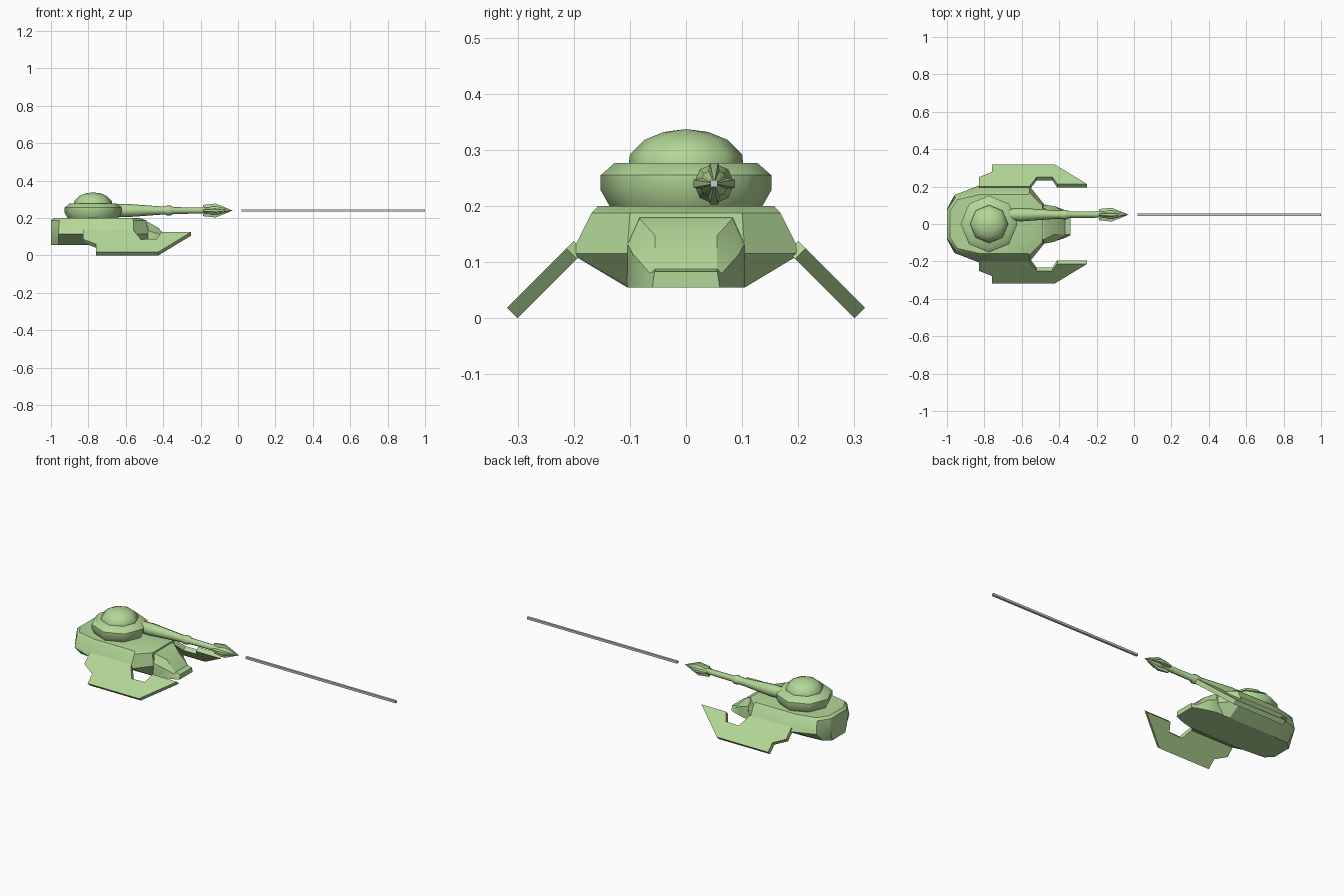
import bpy, bmesh, math
from mathutils import Vector

if "Cube" in bpy.data.objects:
    bpy.data.objects.remove(bpy.data.objects["Cube"])

green = bpy.data.materials.new("green_paint")
green.diffuse_color = (0.45, 0.68, 0.31, 1)
green.use_nodes = True
green.node_tree.nodes["Principled BSDF"].inputs["Base Color"].default_value = green.diffuse_color


def finish(name, bm, angle=30, mat=green):
    bmesh.ops.remove_doubles(bm, verts=bm.verts, dist=1e-5)
    bmesh.ops.recalc_face_normals(bm, faces=bm.faces)
    me = bpy.data.meshes.new(name)
    bm.to_mesh(me)
    bm.free()
    ob = bpy.data.objects.new(name, me)
    bpy.context.collection.objects.link(ob)
    if mat:
        me.materials.append(mat)
    bpy.ops.object.select_all(action='DESELECT')
    ob.select_set(True)
    bpy.context.view_layer.objects.active = ob
    bpy.ops.object.shade_smooth_by_angle(angle=math.radians(angle))
    return ob


def loft(name, rings, angle=30, mat=green):
    """Skin a list of equal-length closed rings and cap both ends."""
    bm = bmesh.new()
    vs = [[bm.verts.new(p) for p in r] for r in rings]
    n = len(vs[0])
    for a, b in zip(vs, vs[1:]):
        for i in range(n):
            bm.faces.new((a[i], a[(i + 1) % n], b[(i + 1) % n], b[i]))
    bm.faces.new(vs[0])
    bm.faces.new(vs[-1])
    return finish(name, bm, angle, mat)


def lathe(name, profile, centre, sides, axis='Z', angle=46):
    """Turn (radius, position) pairs round an upright or x axis."""
    rings = []
    for r, h in profile:
        ring = []
        for i in range(sides):
            t = math.tau * i / sides
            c, s = r * math.cos(t), r * math.sin(t)
            ring.append(Vector(centre) + Vector((c, s, h) if axis == 'Z' else (h, c, s)))
        rings.append(ring)
    return loft(name, rings, angle)


def mirrored(half, z):
    return [(x, y, z) for x, y in half] + [(x, -y, z) for x, y in reversed(half)]


# Hull: four stacked outlines, each mirrored across y
loft("hull", [
    mirrored([(-1, .06), (-.96, .095), (-.83, .105), (-.56, .105), (-.48, .1)], .055),
    mirrored([(-1, .08), (-.96, .155), (-.83, .205), (-.56, .205), (-.48, .105)], .115),
    mirrored([(-1, .075), (-.955, .14), (-.83, .168), (-.56, .168), (-.49, .1)], .188),
    mirrored([(-.985, .07), (-.945, .13), (-.83, .157), (-.565, .157), (-.53, .095)], .2),
])

# Nose cabin: cross-sections going forward (x, roof y, roof z, waist y, waist z, floor y)
cabin = [(-.56, .085, .19, .1, .135, .1), (-.48, .083, .178, .104, .132, .105),
         (-.425, .055, .147, .095, .115, .093), (-.37, .055, .088, .064, .08, .075),
         (-.34, .056, .083, .058, .07, .06)]
loft("nose_cabin", [[(x, ry, rz), (x, wy, wz), (x, fy, .055),
                     (x, -fy, .055), (x, -wy, wz), (x, -ry, rz)]
                    for x, ry, rz, wy, wz, fy in cabin], 20)

# Side fins: hooked plates leaning outward at 45 degrees
fin = [(-.83, .2), (-.83, .25), (-.76, .278), (-.76, .319), (-.425, .319),
       (-.25, .213), (-.41, .213), (-.435, .25), (-.52, .252), (-.56, .2)]
for side, label in ((1, "left"), (-1, "right")):
    loft(label + "_fin", [[(x, side * (y - d), .338 - y - d) for x, y in fin]
                          for d in (0, .0188)])

# Turret ring and dome
lathe("turret", [(.135, .198), (.152, .228), (.152, .255), (.127, .277)], (-.775, 0, 0), 8)
lathe("turret_dome", [(.102, .275), (.1, .292), (.074, .318), (.04, .332), (.001, .337)],
      (-.775, 0, 0), 8)

# Gun barrel with collar
GUN = (0, .05, .24)
lathe("gun_barrel", [(.032, -.7), (.036, -.6), (.033, -.56), (.022, -.41), (.022, -.39),
                     (.026, -.38), (.026, -.36), (.018, -.345), (.016, -.15)], GUN, 8, 'X')

# Gun tip: pointed head with four swept-back barbs
lathe("gun_tip", [(.012, -.165), (.024, -.145), (.026, -.115), (.001, -.03)], GUN, 8, 'X')
for k in range(4):
    t = math.tau * k / 4
    out = Vector((0, math.cos(t), math.sin(t)))
    wide = Vector((0, -math.sin(t), math.cos(t)))
    loft(f"tip_barb_{k + 1}", [
        [Vector(GUN) + Vector((x, 0, 0)) + out * r + wide * w
         for r, w in ((lo, -half), (hi, -half * .6), (hi, half * .6), (lo, half))]
        for x, lo, hi, half in ((-.188, .018, .03, .006), (-.12, .012, .037, .012),
                                (-.04, .001, .005, .002))])

# Beam leaving the gun
h = .0065
loft("beam", [[(x, .05 + a * h, .24 + b * h) for a, b in ((-1, -1), (1, -1), (1, 1), (-1, 1))]
              for x in (.02, 1)], 30, None)
